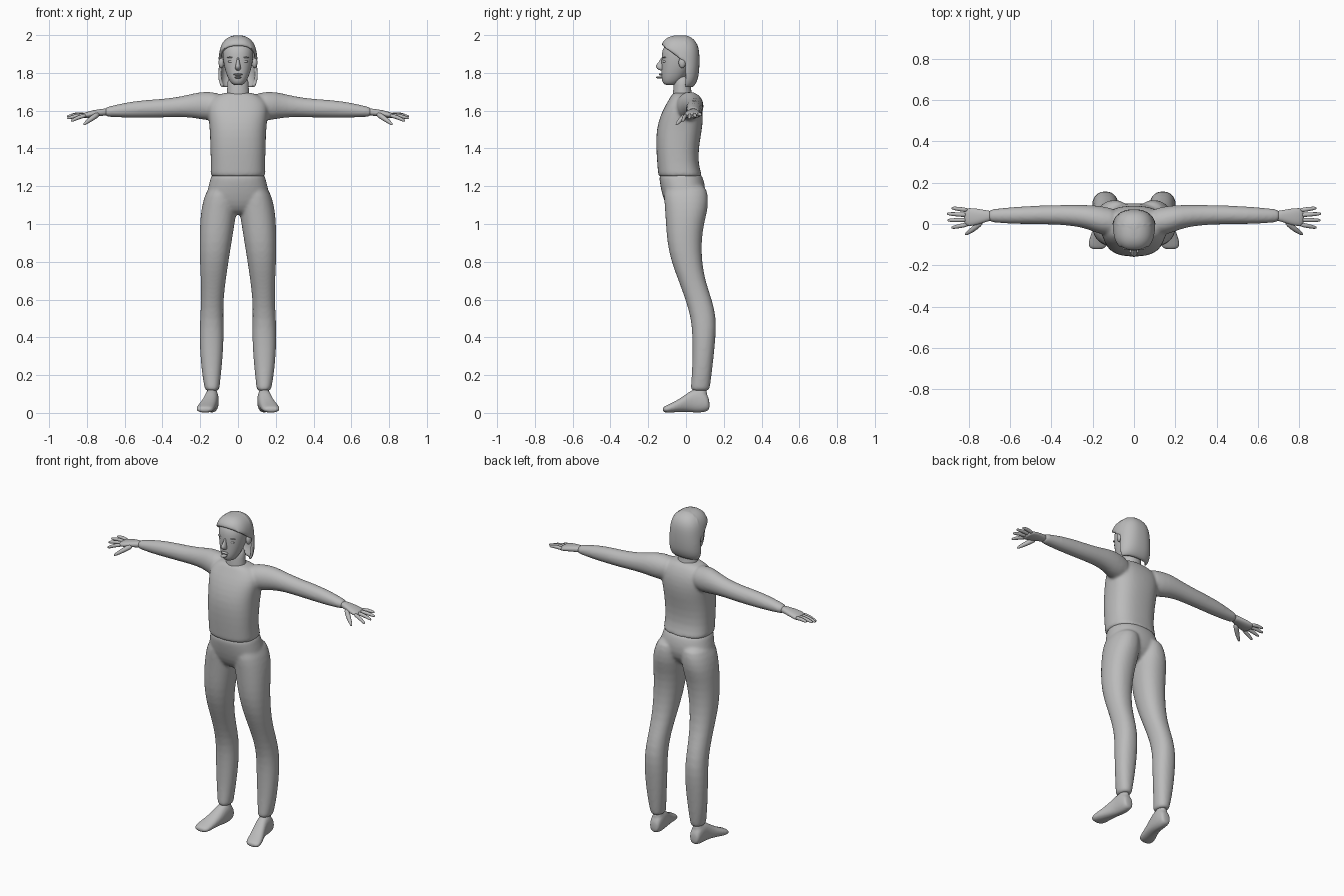
import bpy, bmesh, math
from mathutils import Vector

cube = bpy.data.objects.get("Cube")
if cube:
    bpy.data.objects.remove(cube, do_unlink=True)

grey = bpy.data.materials.new("plain_grey")
grey.use_nodes = True
grey.diffuse_color = (0.5, 0.5, 0.5, 1)
grey.node_tree.nodes["Principled BSDF"].inputs["Base Color"].default_value = (0.5, 0.5, 0.5, 1)


def bridge(bm, rings, cap_start=True, cap_end=True):
    """Skin a list of vertex rings with quads."""
    for low, high in zip(rings, rings[1:]):
        n = len(low)
        for i in range(n):
            j = (i + 1) % n
            bm.faces.new((low[i], low[j], high[j], high[i]))
    if cap_start:
        bm.faces.new(rings[0][::-1])
    if cap_end:
        bm.faces.new(rings[-1])


def loft(bm, axis, sections, side=1, power=2.0, count=24, cap_start=True):
    """Rounded sections along an axis, each given as (position, a_min, a_max, b_min, b_max)."""
    rings = []
    for pos, a0, a1, b0, b1 in sections:
        ring = []
        for i in range(count):
            angle = math.tau * i / count
            c, s = math.cos(angle), math.sin(angle)
            a = (a0 + a1) / 2 + (a1 - a0) / 2 * math.copysign(abs(c) ** (2 / power), c)
            b = (b0 + b1) / 2 + (b1 - b0) / 2 * math.copysign(abs(s) ** (2 / power), s)
            point = [a, b]
            point.insert(axis, pos)
            point[0] *= side
            ring.append(bm.verts.new(point))
        rings.append(ring)
    bridge(bm, rings, cap_start)


def symmetric(rows):
    """Sections centred on x, from (z, half_width, y_front, y_back)."""
    return [(z, -w, w, front, back) for z, w, front, back in rows]


def tube(bm, points, radii, side=1, count=10):
    """Tapered round tube through a few points."""
    points = [Vector((p[0] * side, p[1], p[2])) for p in points]
    rings = []
    for k, (p, r) in enumerate(zip(points, radii)):
        along = points[min(k + 1, len(points) - 1)] - points[max(k - 1, 0)]
        u = along.cross(Vector((0, 0, 1))).normalized()
        v = along.cross(u).normalized()
        rings.append([bm.verts.new(p + r * (u * math.cos(math.tau * i / count)
                                            + v * math.sin(math.tau * i / count)))
                      for i in range(count)])
    bridge(bm, rings)


def finish(name, bm, subdivide=1, voxel=0, smooth=0):
    bmesh.ops.recalc_face_normals(bm, faces=bm.faces)
    mesh = bpy.data.meshes.new(name)
    bm.to_mesh(mesh)
    bm.free()
    for face in mesh.polygons:
        face.use_smooth = True
    mesh.materials.append(grey)
    obj = bpy.data.objects.new(name, mesh)
    bpy.context.collection.objects.link(obj)
    if subdivide:
        obj.modifiers.new("round", "SUBSURF").levels = subdivide
        obj.modifiers["round"].render_levels = subdivide
    if voxel:
        blend = obj.modifiers.new("blend", "REMESH")
        blend.mode, blend.voxel_size, blend.use_smooth_shade = "VOXEL", voxel, True
        relax = obj.modifiers.new("relax", "SMOOTH")
        relax.factor, relax.iterations = 0.5, smooth
    return obj


def ellipsoid(name, centre, size):
    bm = bmesh.new()
    bmesh.ops.create_uvsphere(bm, u_segments=20, v_segments=12, radius=1)
    for v in bm.verts:
        v.co = Vector(c + s * t for c, s, t in zip(centre, size, v.co))
    return finish(name, bm, 0)


# Shirt: torso blended with both sleeves
bm = bmesh.new()
loft(bm, 2, symmetric([
    (1.245, .147, -.147, .088), (1.26, .147, -.148, .085), (1.32, .144, -.153, .064),
    (1.42, .148, -.16, .07), (1.5, .15, -.157, .086), (1.57, .158, -.138, .092),
    (1.63, .165, -.11, .083), (1.675, .13, -.08, .06), (1.7, .07, -.07, .035)]), power=2.5)
sleeve = [(.06, -.06, .07, 1.55, 1.69), (.16, -.055, .088, 1.545, 1.703), (.22, -.025, .093, 1.56, 1.697),
          (.3, -.008, .093, 1.567, 1.675), (.4, -.002, .092, 1.563, 1.662), (.5, -.001, .088, 1.562, 1.657),
          (.6, 0, .082, 1.562, 1.643), (.68, .007, .073, 1.567, 1.623), (.71, .01, .07, 1.568, 1.617)]
for side in (1, -1):
    loft(bm, 0, sleeve, side)
finish("shirt", bm, voxel=.008, smooth=8)

# Trousers: hips blended with both legs
bm = bmesh.new()
loft(bm, 2, symmetric([
    (1.275, .138, -.138, .078), (1.25, .144, -.144, .088), (1.2, .158, -.137, .105),
    (1.12, .175, -.118, .1), (1.07, .13, -.09, .05), (1.05, .06, -.06, .02)]), power=2.3)
leg = [(1.22, .01, .145, -.11, .105), (1.15, .005, .178, -.118, .118), (1.08, .005, .195, -.112, .118),
       (1, .018, .202, -.107, .094), (.9, .034, .204, -.1, .082), (.8, .05, .202, -.078, .085),
       (.7, .065, .197, -.04, .102), (.6, .077, .195, -.003, .138), (.5, .077, .201, .027, .162),
       (.4, .075, .204, .034, .157), (.3, .08, .2, .034, .147), (.2, .09, .19, .031, .136),
       (.13, .098, .177, .024, .126), (.115, .1, .174, .024, .124)]
for side in (1, -1):
    loft(bm, 2, leg, side, power=2.2)
finish("trousers", bm, voxel=.008, smooth=8)

# Feet and hands, one pair per side
foot = [(.125, .115, .16, .02, .06), (.115, .105, .17, .008, .1), (.08, .1, .176, 0, .13),
        (.035, .103, .178, .002, .128), (-.01, .11, .192, .006, .09), (-.06, .12, .214, .003, .06),
        (-.1, .127, .224, 0, .042), (-.125, .14, .215, .004, .03)]
palm = [(.68, .018, .062, 1.575, 1.614), (.72, .01, .067, 1.573, 1.61), (.76, -.005, .075, 1.567, 1.604),
        (.8, -.012, .078, 1.56, 1.594), (.825, -.006, .075, 1.56, 1.585)]
fingers = [(.066, .078, .885, 1.578), (.043, .05, .907, 1.57), (.02, .018, .905, 1.56), (-.001, -.018, .885, 1.545)]
for side, word in ((1, "left"), (-1, "right")):
    bm = bmesh.new()
    loft(bm, 1, foot, side, power=2.3)
    loft(bm, 2, [(.07, .105, .172, .03, .115), (.14, .108, .166, .035, .115)], side)
    finish(word + "_foot", bm, voxel=.006, smooth=6)
    bm = bmesh.new()
    loft(bm, 0, palm, side, power=2.3)
    finish(word + "_palm", bm)
    bm = bmesh.new()
    for y_root, y_tip, x_tip, z_tip in fingers:
        root, tip = Vector((.8, y_root, 1.576)), Vector((x_tip, y_tip, z_tip))
        knuckle = root.lerp(tip, .5) + Vector((0, 0, .006))
        tube(bm, [root, knuckle, root.lerp(tip, .9), tip], [.012, .011, .009, .004], side)
    tube(bm, [(.735, .015, 1.585), (.77, -.018, 1.562), (.8, -.04, 1.54), (.82, -.053, 1.524)],
         [.016, .015, .011, .005], side)
    finish(word + "_fingers", bm)

# Neck and head
bm = bmesh.new()
loft(bm, 2, symmetric([(1.66, .066, -.076, .045), (1.69, .06, -.07, .03),
                       (1.73, .056, -.066, .025), (1.79, .056, -.06, .03)]))
finish("neck", bm)
bm = bmesh.new()
loft(bm, 2, symmetric([
    (1.735, .022, -.11, -.06), (1.745, .037, -.123, -.04), (1.77, .052, -.13, -.01),
    (1.8, .064, -.13, .01), (1.84, .075, -.13, .035), (1.88, .081, -.13, .05),
    (1.92, .083, -.127, .052), (1.955, .072, -.108, .04), (1.98, .04, -.07, 0)]), power=2.15)
finish("head", bm)

# Face
bm = bmesh.new()
loft(bm, 2, symmetric([(1.885, .006, -.132, -.11), (1.86, .008, -.141, -.11), (1.838, .014, -.166, -.11),
                       (1.822, .017, -.156, -.11), (1.812, .01, -.138, -.11)]), count=12)
finish("nose", bm)
ellipsoid("upper_lip", (0, -.132, 1.792), (.024, .012, .006))
ellipsoid("lower_lip", (0, -.138, 1.776), (.018, .022, .006))
for side, word in ((1, "left"), (-1, "right")):
    ellipsoid(word + "_eye", (side * .036, -.111, 1.86), (.016, .011, .008))
    ellipsoid(word + "_brow", (side * .037, -.112, 1.882), (.022, .012, .004))
    ellipsoid(word + "_ear", (side * .088, -.02, 1.855), (.015, .019, .03))

# Hair: chin-length shell, cut open around the face
bm = bmesh.new()
loft(bm, 2, symmetric([
    (1.72, .09, -.07, .035), (1.745, .102, -.09, .055), (1.78, .106, -.1, .066),
    (1.83, .105, -.115, .071), (1.88, .103, -.128, .072), (1.93, .097, -.134, .069),
    (1.965, .081, -.124, .054), (1.988, .055, -.1, .03), (1.999, .024, -.065, 0)]),
    power=2.4, count=40, cap_start=False)
parting, fall = Vector((0, -.13, 1.945)), Vector((0, .085, .12)).normalized()
fall = Vector((0, -fall.y, -fall.z))
edge, forward = Vector((0, -.002, 1.8)), Vector((0, -1, 0))
for point, normal in ((parting, fall), (edge, forward)):
    bmesh.ops.bisect_plane(bm, geom=bm.verts[:] + bm.edges[:] + bm.faces[:], plane_co=point, plane_no=normal)
opening = [f for f in bm.faces
           if (f.calc_center_median() - parting).dot(fall) > 0
           and (f.calc_center_median() - edge).dot(forward) > 0]
bmesh.ops.delete(bm, geom=opening, context="FACES")
hair = finish("hair", bm, 0)
shell = hair.modifiers.new("shell", "SOLIDIFY")
shell.thickness, shell.offset = .016, -1
soften = hair.modifiers.new("round", "SUBSURF")
soften.levels = soften.render_levels = 1
